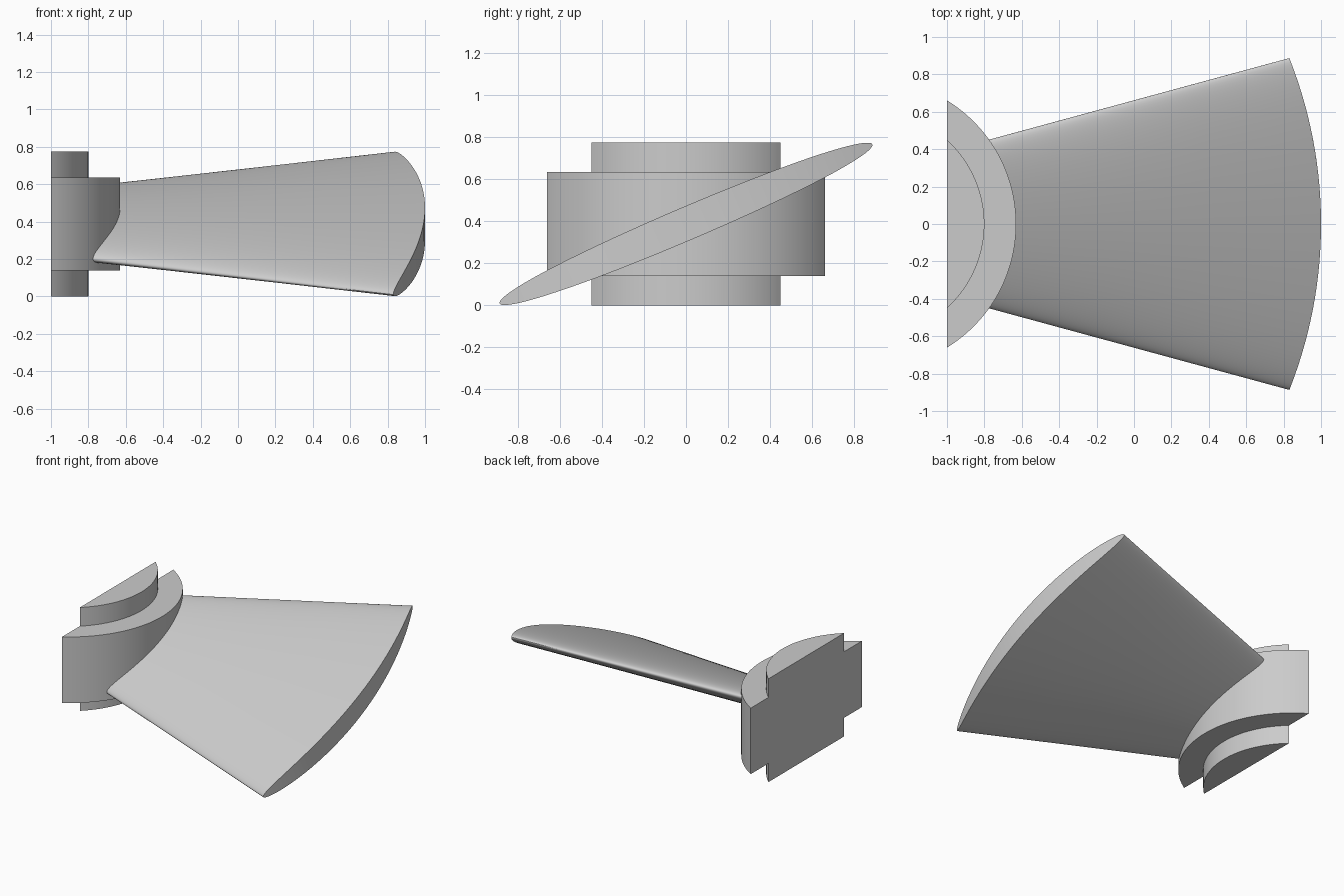
import bpy, bmesh, math

cube = bpy.data.objects.get("Cube")
if cube:
    bpy.data.objects.remove(cube, do_unlink=True)

AXIS_X = -1.405      # hub axis, shared by every curved face
BACK_X = -1.0        # flat rear cut of the hub
MID_Z = 0.388

grey = bpy.data.materials.new("plain grey")
grey.use_nodes = True
color = (0.6, 0.6, 0.6, 1)
grey.diffuse_color = color
grey.node_tree.nodes["Principled BSDF"].inputs["Base Color"].default_value = color


def finish(name, bm):
    bmesh.ops.recalc_face_normals(bm, faces=bm.faces)
    mesh = bpy.data.meshes.new(name)
    bm.to_mesh(mesh)
    bm.free()
    mesh.materials.append(grey)
    obj = bpy.data.objects.new(name, mesh)
    bpy.context.collection.objects.link(obj)
    bpy.ops.object.select_all(action='DESELECT')
    obj.select_set(True)
    bpy.context.view_layer.objects.active = obj
    bpy.ops.object.shade_smooth_by_angle(angle=math.radians(35))
    return obj


def hub_segment(name, radius, z0, z1, steps=48):
    """Slice of a cylinder in front of the rear cut, extruded upward."""
    half = math.acos((BACK_X - AXIS_X) / radius)
    bm = bmesh.new()
    ring = []
    for i in range(steps + 1):
        t = half * (2 * i / steps - 1)
        ring.append(bm.verts.new((AXIS_X + radius * math.cos(t), radius * math.sin(t), z0)))
    base = bm.faces.new(ring)
    top = bmesh.ops.extrude_face_region(bm, geom=[base])["geom"]
    bmesh.ops.translate(bm, verts=[v for v in top if isinstance(v, bmesh.types.BMVert)],
                        vec=(0, 0, z1 - z0))
    return finish(name, bm)


# Hub: wide collar around a taller core
hub_segment("hub_core", 0.605, 0, 0.776)
hub_segment("hub_collar", 0.775, 0.14, 0.636)

# Blade: pitched elliptical section, widening outward, ends cut to the hub's curvature
PITCH = math.radians(23.1)
THICK = 0.079


def section_point(t, x):
    chord = 0.4875 + (x + 0.78) / 1.61 * (0.964 - 0.4875)
    u, v = chord * math.cos(t), THICK * math.sin(t)
    return (x, u * math.cos(PITCH) - v * math.sin(PITCH),
            MID_Z + u * math.sin(PITCH) + v * math.cos(PITCH))


def on_cylinder(t, radius):
    x = AXIS_X + radius
    for _ in range(40):
        y = section_point(t, x)[1]
        x += 0.5 * (AXIS_X + math.sqrt(max(radius ** 2 - y ** 2, 0)) - x)
    return section_point(t, x)


bm = bmesh.new()
N = 96
loops = []
for radius in (0.74, 1.3, 1.85, 2.405):
    loops.append([bm.verts.new(on_cylinder(2 * math.pi * i / N, radius)) for i in range(N)])
for a, b in zip(loops, loops[1:]):
    for i in range(N):
        j = (i + 1) % N
        bm.faces.new((a[i], a[j], b[j], b[i]))
for ring in (loops[0], loops[-1]):      # curved end caps, strips across the thickness
    for i in range(N // 2):
        quad = [ring[i], ring[i + 1], ring[(N - i - 1) % N], ring[-i % N]]
        bm.faces.new(list(dict.fromkeys(quad)))
finish("blade", bm)
